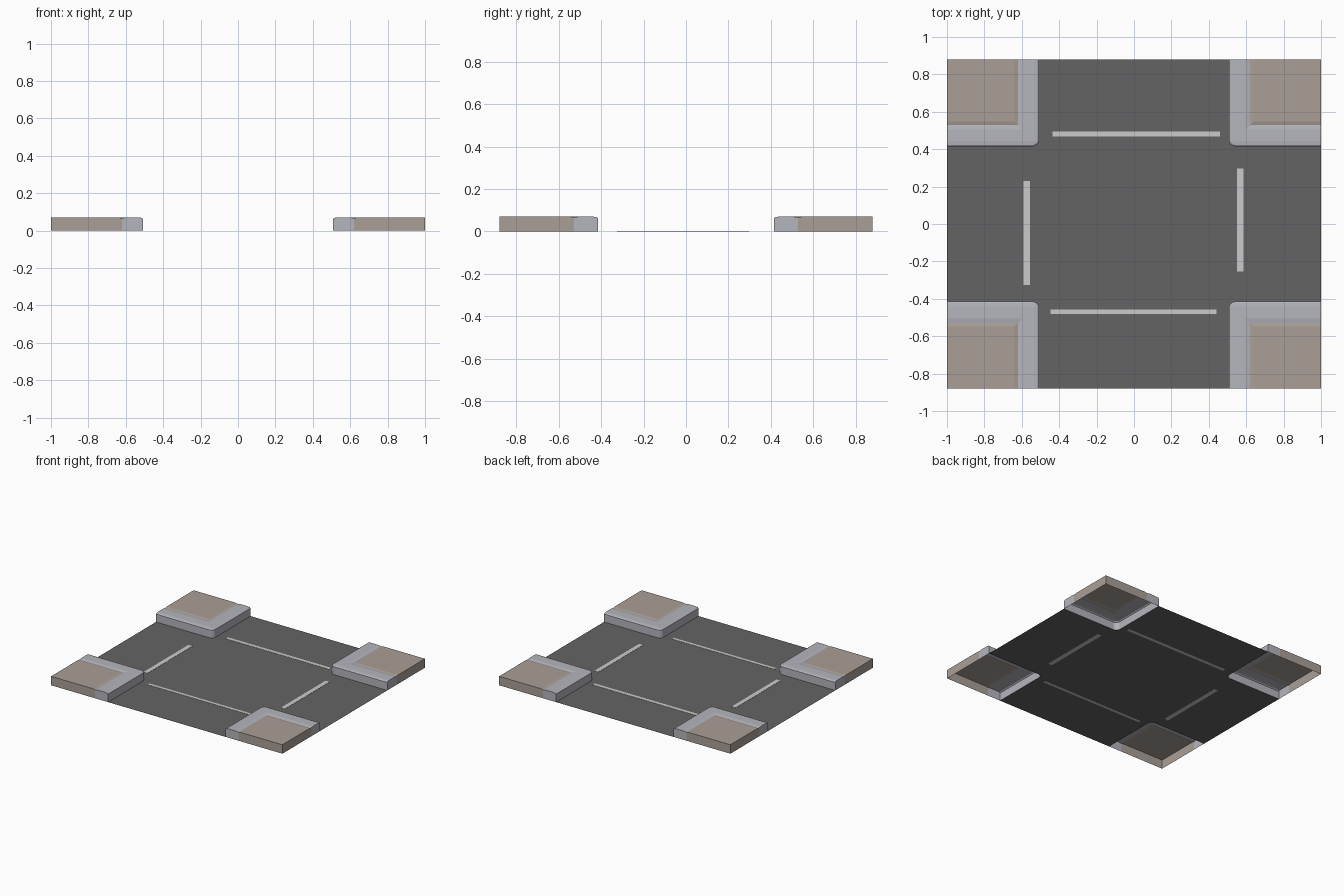
import bpy, bmesh, math

if "Cube" in bpy.data.objects:
    bpy.data.objects.remove(bpy.data.objects["Cube"])

HX, HY = 1.0, 0.88          # half size of the tile
CX, CY = 0.507, 0.415       # inner corner of each sidewalk block
R, SEG = 0.035, 6           # kerb corner rounding
H = 0.07


def material(name, rgb):
    m = bpy.data.materials.new(name)
    m.diffuse_color = (*rgb, 1)
    m.use_nodes = True
    m.node_tree.nodes["Principled BSDF"].inputs["Base Color"].default_value = m.diffuse_color
    return m


ASPHALT = material("dark asphalt", (0.127, 0.127, 0.127))
PAINT = material("road paint", (0.60, 0.60, 0.60))
KERB = material("grey kerb stone", (0.46, 0.46, 0.51))
PAVING = material("tan paving", (0.40, 0.345, 0.31))


def make(name, faces, mat, sx=1, sy=1):
    """Mesh from a list of faces given as points, mirrored by sx, sy."""
    bm = bmesh.new()
    for f in faces:
        vs = [bm.verts.new((x * sx, y * sy, z)) for x, y, z in f]
        bm.faces.new(vs if sx * sy > 0 else vs[::-1])
    bmesh.ops.remove_doubles(bm, verts=bm.verts, dist=1e-5)
    me = bpy.data.meshes.new(name)
    bm.to_mesh(me)
    bm.free()
    me.materials.append(mat)
    ob = bpy.data.objects.new(name, me)
    bpy.context.collection.objects.link(ob)
    return ob


def path(d, z):
    """Kerb line of the +x +y block, offset inward by d."""
    c, r = max(R, d), max(R - d, 0)
    arc = [(CX + c + r * math.cos(a), CY + c + r * math.sin(a), z)
           for a in (math.radians(-90 - 90 * i / SEG) for i in range(SEG + 1))]
    return [(HX, CY + d, z)] + arc + [(CX + d, HY, z)]


def sweep(profile):
    rows = [path(d, z) for d, z in profile]
    return [[q[i], q[i + 1], p[i + 1], p[i]]
            for p, q in zip(rows, rows[1:]) for i in range(len(p) - 1)]


# kerb: swept profile with rounded top and end caps
prof = [(0, 0), (0, 0.062), (0.008, 0.068), (0.028, H), (0.09, H), (0.114, 0.066)]
kerb = sweep(prof)
cap = prof + [(0.114, 0)]
kerb.append([(HX, CY + d, z) for d, z in cap][::-1])
kerb.append([(CX + d, HY, z) for d, z in cap])

# paving: slab with softened inner edge and outer walls, open below
d0, d1, zl = 0.114, 0.132, 0.066
pave = sweep([(d0, zl), (d1, H)])
pave.append([(HX, HY, H), (CX + d1, HY, H), (CX + d1, CY + d1, H), (HX, CY + d1, H)])
pave.append([(HX, CY + d0, 0), (HX, HY, 0), (HX, HY, H), (HX, CY + d1, H), (HX, CY + d0, zl)])
pave.append([(HX, HY, 0), (CX + d0, HY, 0), (CX + d0, HY, zl), (CX + d1, HY, H), (HX, HY, H)])

for sx, sy, tag in ((1, 1, "back_right"), (-1, 1, "back_left"),
                    (-1, -1, "front_left"), (1, -1, "front_right")):
    make("kerb_" + tag, kerb, KERB, sx, sy)
    make("paving_" + tag, pave, PAVING, sx, sy)

# road: cross-shaped sheet following the kerb corners
q = path(0, 0)
outline = (q + [(-x, y, z) for x, y, z in q][::-1]
           + [(-x, -y, z) for x, y, z in q] + [(x, -y, z) for x, y, z in q][::-1])
make("road", [outline], ASPHALT)


# stop lines: very thin plates set through the road sheet
def stop_line(name, x0, x1, y0, y1):
    bm = bmesh.new()
    bmesh.ops.create_cube(bm, size=1)
    for v in bm.verts:
        v.co = (x0 if v.co.x < 0 else x1, y0 if v.co.y < 0 else y1,
                -0.0008 if v.co.z < 0 else 0.0015)
    me = bpy.data.meshes.new(name)
    bm.to_mesh(me)
    bm.free()
    me.materials.append(PAINT)
    bpy.context.collection.objects.link(bpy.data.objects.new(name, me))


stop_line("stop_line_left", -0.59, -0.555, -0.325, 0.23)
stop_line("stop_line_right", 0.55, 0.585, -0.255, 0.297)
stop_line("stop_line_back", -0.435, 0.46, 0.468, 0.495)
stop_line("stop_line_front", -0.447, 0.442, -0.48, -0.457)
